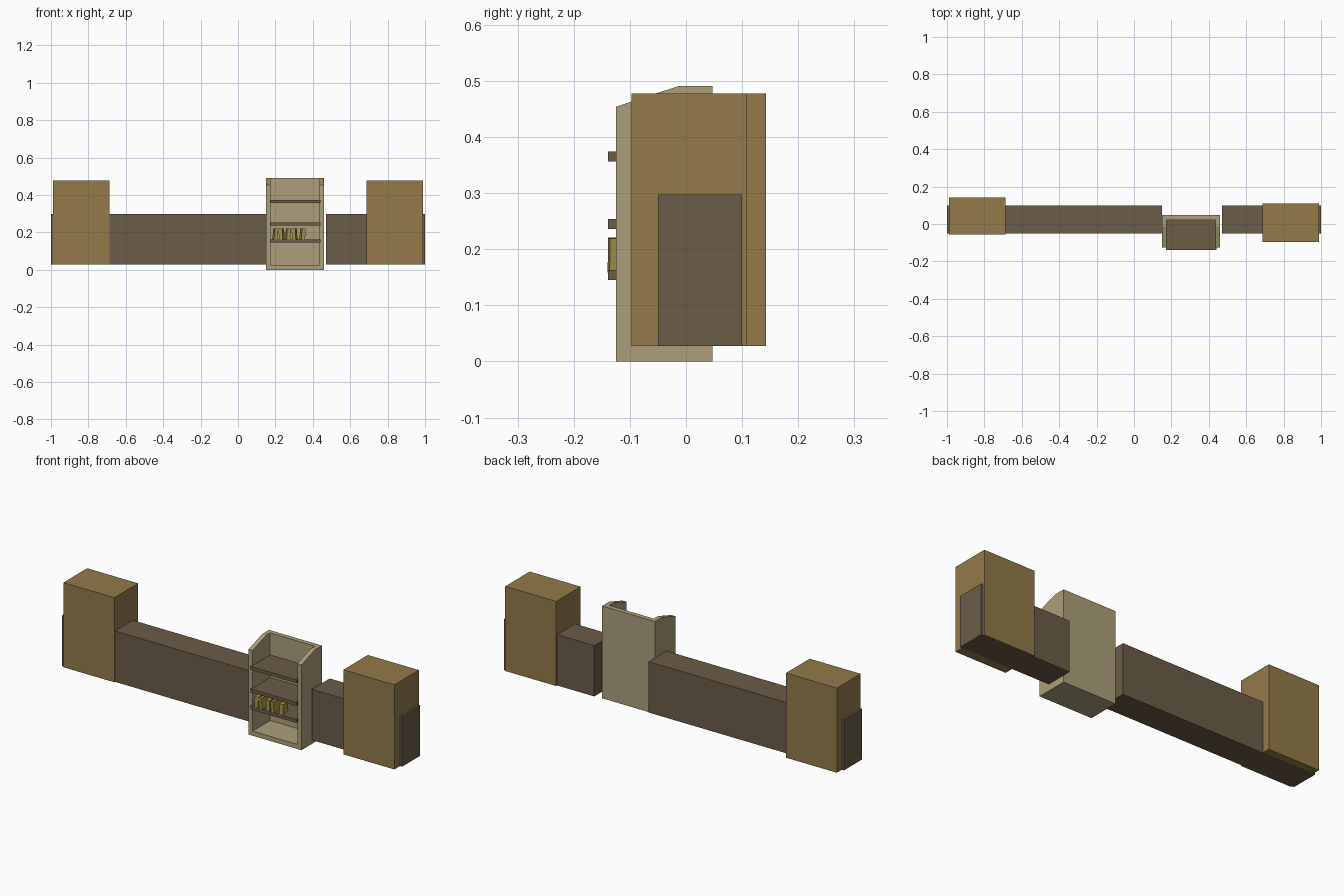
import bpy, bmesh
from mathutils import Matrix, Vector

cube = bpy.data.objects.get("Cube")
if cube:
    bpy.data.objects.remove(cube, do_unlink=True)


def material(name, rgb):
    m = bpy.data.materials.new(name)
    m.use_nodes = True
    col = (*rgb, 1)
    m.diffuse_color = col
    m.node_tree.nodes["Principled BSDF"].inputs["Base Color"].default_value = col
    return m


tan = material("tan_stone", (0.292, 0.195, 0.070))
brown = material("dark_brown", (0.147, 0.107, 0.065))
cream = material("pale_wood", (0.413, 0.347, 0.202))
yellow = material("mustard", (0.376, 0.296, 0.065))


def finish(name, bm, mat):
    bmesh.ops.recalc_face_normals(bm, faces=bm.faces)
    mesh = bpy.data.meshes.new(name)
    bm.to_mesh(mesh)
    bm.free()
    mesh.materials.append(mat)
    ob = bpy.data.objects.new(name, mesh)
    bpy.context.scene.collection.objects.link(ob)
    return ob


def box(name, xs, ys, zs, mat, lean=0.0, yaw=0.0):
    """Box from its x, y and z ranges, optionally leaned about y and turned about z."""
    bm = bmesh.new()
    bmesh.ops.create_cube(bm, size=1)
    size = [b - a for a, b in (xs, ys, zs)]
    bmesh.ops.scale(bm, vec=size, verts=bm.verts)
    ob = finish(name, bm, mat)
    centre = Vector([(a + b) / 2 for a, b in (xs, ys, zs)])
    ob.matrix_world = (Matrix.Translation(centre) @ Matrix.Rotation(yaw, 4, 'Z')
                       @ Matrix.Rotation(lean, 4, 'Y'))
    return ob


def side_panel(name, x0, x1, profile, mat):
    """Extrude a y-z outline along x."""
    bm = bmesh.new()
    face = bm.faces.new([bm.verts.new((x0, y, z)) for y, z in profile])
    ext = bmesh.ops.extrude_face_region(bm, geom=[face])
    verts = [v for v in ext["geom"] if isinstance(v, bmesh.types.BMVert)]
    bmesh.ops.translate(bm, verts=verts, vec=(x1 - x0, 0, 0))
    return finish(name, bm, mat)


# Low walls, either side of the cabinet
box("long_wall", (-1, 0.15), (-0.05, 0.10), (0.0275, 0.298), brown)
box("short_wall", (0.47, 1), (-0.05, 0.10), (0.0275, 0.298), brown)

# End pillars
box("right_pillar", (-0.988, -0.688), (-0.057, 0.143), (0.028, 0.478), tan)
box("left_pillar", (0.688, 0.988), (-0.097, 0.109), (0.028, 0.478), tan)

# Open cabinet
left, right, t = 0.15, 0.461, 0.024
front, back, top = -0.125, 0.047, 0.491
outline = [(front, 0), (back, 0), (back, top), (-0.013, top), (front, 0.454)]
side_panel("cabinet_side_right", left, left + t, outline, cream)
side_panel("cabinet_side_left", right - t, right, outline, cream)
box("cabinet_back", (left + t, right - t), (0.022, back), (0, top), cream)
box("cabinet_floor", (left + t, right - t), (front, 0.022), (0, 0.025), cream)

# Shelves stick out a little past the cabinet front
for i, z in enumerate((0.154, 0.245, 0.365)):
    box(f"shelf_{i + 1}", (0.17, 0.441), (-0.139, 0.024), (z - 0.009, z + 0.009), brown)

# Row of leaning books on the lowest shelf
for i, (x, lean) in enumerate(((0.2, 0.05), (0.233, -0.06), (0.268, 0.04),
                               (0.302, -0.05), (0.345, 0.06))):
    box(f"book_{i + 1}", (x - 0.01, x + 0.01), (-0.138, -0.08), (0.158, 0.22),
        yellow, lean, lean * 3)
